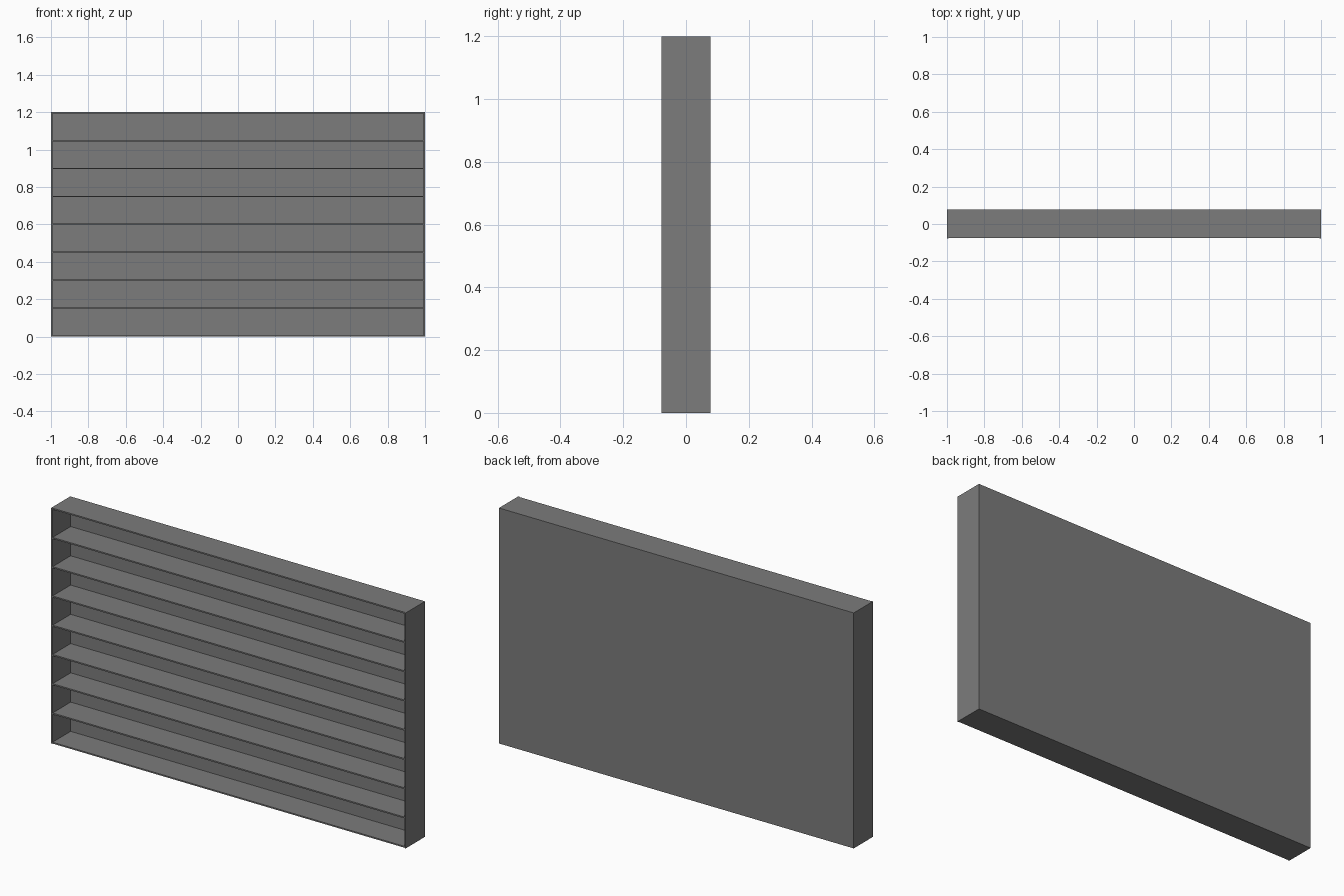
import bpy

cube = bpy.data.objects.get("Cube")
if cube:
    bpy.data.objects.remove(cube, do_unlink=True)

W, H, D, T = 2.0, 1.2, 0.155, 0.007   # width, height, depth, board thickness
ROWS = 8

grey = bpy.data.materials.new("plain grey")
grey.use_nodes = True
colour = (0.2, 0.2, 0.2, 1)
grey.diffuse_color = colour
grey.node_tree.nodes["Principled BSDF"].inputs["Base Color"].default_value = colour


def board(name, size, centre):
    """Flat rectangular board."""
    bpy.ops.mesh.primitive_cube_add(size=1, location=centre)
    ob = bpy.context.object
    ob.name = name
    ob.scale = size
    bpy.ops.object.transform_apply(location=False, rotation=False, scale=True)
    ob.data.materials.append(grey)
    return ob


# Side boards, full height and depth
for name, side in (("left_side", 1), ("right_side", -1)):
    board(name, (T, D, H), (side * (W - T) / 2, 0, H / 2))

# Back board between the sides
board("back_panel", (W - 2 * T, T, H), (0, (D - T) / 2, H / 2))

# Bottom board, evenly spaced shelves and top board, open to the front
shelf_depth = D - T - 0.003
for i in range(ROWS + 1):
    name = "bottom_board" if i == 0 else "top_board" if i == ROWS else f"shelf_{i}"
    z = T / 2 + i * (H - T) / ROWS
    board(name, (W - 2 * T, shelf_depth, T), (0, D / 2 - T - shelf_depth / 2, z))
